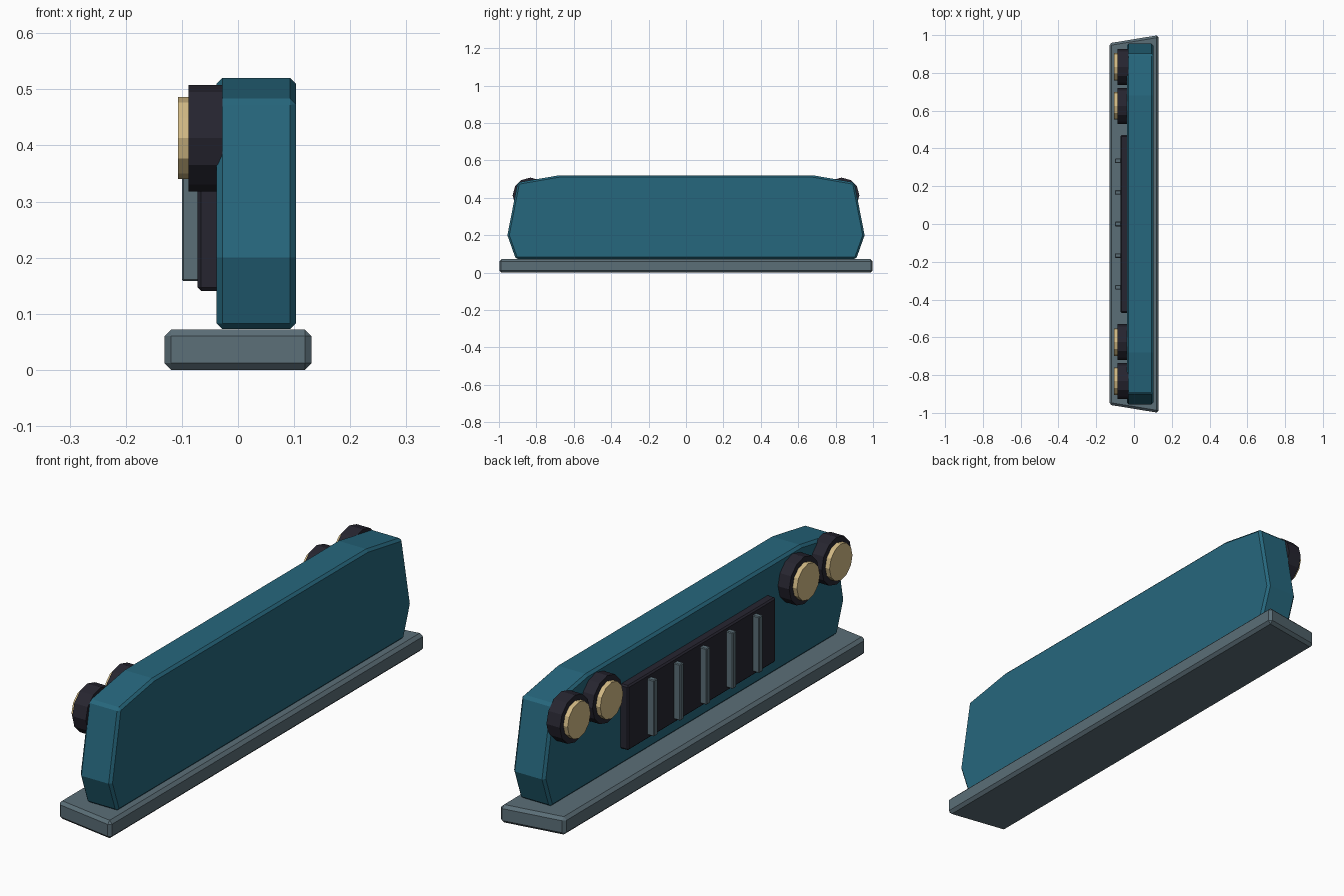
import bpy, bmesh, math
from mathutils import Matrix

if "Cube" in bpy.data.objects:
    bpy.data.objects.remove(bpy.data.objects["Cube"])


def material(name, hex_color):
    m = bpy.data.materials.new(name)
    srgb = [int(hex_color[i:i + 2], 16) / 255 for i in (0, 2, 4)]
    m.diffuse_color = [((c + 0.055) / 1.055) ** 2.4 for c in srgb] + [1]
    m.use_nodes = True
    m.node_tree.nodes["Principled BSDF"].inputs["Base Color"].default_value = m.diffuse_color
    return m


TEAL = material("teal paint", "26677d")
STEEL = material("grey steel", "5b6e77")
BLACK = material("dark trim", "262530")
AMBER = material("warm lens", "d2ba85")


def finish(name, bm, mat, bevel=0):
    bmesh.ops.recalc_face_normals(bm, faces=bm.faces)
    mesh = bpy.data.meshes.new(name)
    bm.to_mesh(mesh)
    bm.free()
    mesh.materials.append(mat)
    ob = bpy.data.objects.new(name, mesh)
    bpy.context.collection.objects.link(ob)
    if bevel:
        mod = ob.modifiers.new("chamfer", 'BEVEL')
        mod.width = bevel
        mod.segments = 1
        mod.limit_method = 'ANGLE'
        mod.angle_limit = math.radians(40)
    return ob


def prism(name, points, offset, mat, bevel=0):
    """Extrude a closed outline of 3D points along offset."""
    bm = bmesh.new()
    face = bm.faces.new([bm.verts.new(p) for p in points])
    res = bmesh.ops.extrude_face_region(bm, geom=[face], use_keep_orig=True)
    verts = [v for v in res["geom"] if isinstance(v, bmesh.types.BMVert)]
    bmesh.ops.translate(bm, verts=verts, vec=offset)
    return finish(name, bm, mat, bevel)


def box(name, x0, x1, y0, y1, z0, z1, mat, bevel=0):
    pts = [(x0, y0, z0), (x0, y1, z0), (x0, y1, z1), (x0, y0, z1)]
    return prism(name, pts, (x1 - x0, 0, 0), mat, bevel)


def disc(name, x0, x1, y, z, r, mat):
    """Twelve-sided cylinder along x."""
    bm = bmesh.new()
    m = Matrix.Translation(((x0 + x1) / 2, y, z)) @ Matrix.Rotation(math.pi / 2, 4, 'Y')
    bmesh.ops.create_cone(bm, cap_ends=True, segments=12, radius1=r, radius2=r,
                          depth=x1 - x0, matrix=m)
    return finish(name, bm, mat)


# bumper base, wider at the back
prism("bumper", [(-0.131, -0.957, 0), (0.131, -1, 0), (0.131, 1, 0), (-0.131, 0.957, 0)],
      (0, 0, 0.072), STEEL, 0.012)

# front panel
half = [(0.91, 0.073), (0.955, 0.2), (0.9, 0.482), (0.68, 0.52)]
outline = half + [(-y, z) for y, z in reversed(half)]
prism("front_panel", [(-0.038, y, z) for y, z in outline], (0.141, 0, 0), TEAL, 0.01)

# grille plate and bars
box("grille", -0.072, -0.03, -0.47, 0.47, 0.141, 0.401, BLACK, 0.006)
for i in range(5):
    y = (i - 2) * 0.167
    box(f"grille_bar_{i + 1}", -0.1, -0.06, y - 0.012, y + 0.012, 0.158, 0.384, STEEL, 0.003)

# paired headlights on each side
for side in (-1, 1):
    for n, y in enumerate((0.625, 0.832)):
        tag = f"{'left' if side < 0 else 'right'}_{n + 1}"
        disc("headlight_ring_" + tag, -0.088, -0.028, side * y, 0.413, 0.095, BLACK)
        disc("headlight_lens_" + tag, -0.107, -0.075, side * y, 0.413, 0.073, AMBER)
